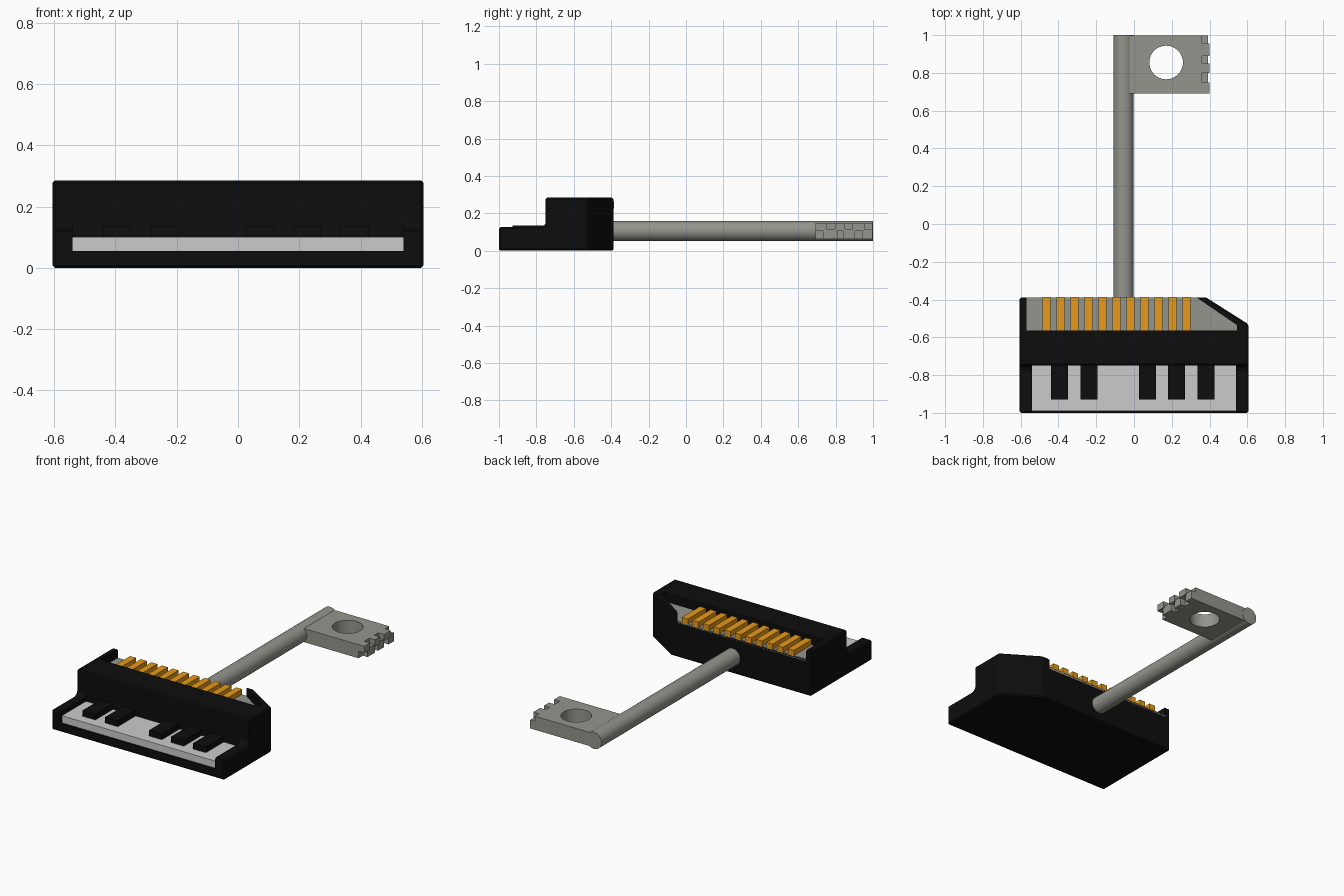
import bpy, bmesh
from mathutils import Vector
from math import pi

if "Cube" in bpy.data.objects:
    bpy.data.objects.remove(bpy.data.objects["Cube"])


def material(name, rgb):
    m = bpy.data.materials.new(name)
    m.diffuse_color = (*rgb, 1)
    m.use_nodes = True
    m.node_tree.nodes["Principled BSDF"].inputs["Base Color"].default_value = m.diffuse_color
    return m


BLACK = material("black", (0.004, 0.004, 0.004))
IVORY = material("ivory", (0.65, 0.65, 0.65))
GOLD = material("gold", (0.8, 0.32, 0.01))
METAL = material("metal", (0.30, 0.30, 0.27))


def prism(name, points, direction, mat=None):
    """Extrude a closed outline of 3D points along a vector."""
    bm = bmesh.new()
    face = bm.faces.new([bm.verts.new(p) for p in points])
    ext = bmesh.ops.extrude_face_region(bm, geom=[face])
    moved = [v for v in ext["geom"] if isinstance(v, bmesh.types.BMVert)]
    bmesh.ops.translate(bm, verts=moved, vec=Vector(direction))
    bmesh.ops.recalc_face_normals(bm, faces=bm.faces)
    mesh = bpy.data.meshes.new(name)
    bm.to_mesh(mesh)
    bm.free()
    ob = bpy.data.objects.new(name, mesh)
    bpy.context.collection.objects.link(ob)
    if mat:
        mesh.materials.append(mat)
    return ob


def flat(name, outline, z0, z1, mat=None):
    return prism(name, [(x, y, z0) for x, y in outline], (0, 0, z1 - z0), mat)


def box(name, x0, x1, y0, y1, z0, z1, mat=None):
    return flat(name, [(x0, y0), (x1, y0), (x1, y1), (x0, y1)], z0, z1, mat)


def apply(ob, mod):
    bpy.ops.object.select_all(action='DESELECT')
    bpy.context.view_layer.objects.active = ob
    ob.select_set(True)
    bpy.ops.object.modifier_apply(modifier=mod.name)


def cut(ob, cutter):
    cutter.hide_render = True
    mod = ob.modifiers.new("cut", 'BOOLEAN')
    mod.object = cutter
    mod.solver = 'EXACT'
    apply(ob, mod)
    bpy.data.objects.remove(cutter)


def cylinder(name, r, depth, loc, rot=(0, 0, 0), n=48):
    bpy.ops.mesh.primitive_cylinder_add(vertices=n, radius=r, depth=depth,
                                        location=loc, rotation=rot)
    ob = bpy.context.object
    ob.name = name
    return ob


# piano body: side profile across the full width, one back corner cut off
side = [(-1, 0), (-0.388, 0), (-0.388, 0.285), (-0.75, 0.285), (-0.75, 0.155),
        (-0.753, 0.142), (-0.761, 0.132), (-0.775, 0.126), (-1, 0.126)]
body = prism("piano_body", [(-0.605, y, z) for y, z in side], (1.21, 0, 0), BLACK)
cut(body, flat("corner_cutter", [(0.38, -0.388), (0.38, -0.2), (0.8, -0.2),
                                 (0.8, -0.6557), (0.605, -0.53)], -0.1, 0.4))
bev = body.modifiers.new("bevel", 'BEVEL')
bev.width = 0.008
bev.segments = 1
bev.limit_method = 'ANGLE'
bev.angle_limit = 0.87
apply(body, bev)

# recesses for the keyboard and for the strings
cut(body, box("keybed_cutter", -0.54, 0.54, -1.1, -0.75, 0.055, 0.3))
well = [(-0.57, -0.565), (0.545, -0.565), (0.545, -0.535), (0.33, -0.388),
        (0.33, -0.2), (-0.57, -0.2)]
FLOOR = 0.225
cut(body, flat("well_cutter", well, FLOOR, 0.4))

# soundboard and strings
flat("soundboard", [(-0.57, -0.565), (0.545, -0.565), (0.545, -0.535),
                    (0.33, -0.388), (-0.57, -0.388)], FLOOR - 0.01, FLOOR + 0.004, METAL)
for i in range(11):
    x = -0.464 + i * 0.0742
    box(f"string_{i + 1}", x - 0.021, x + 0.021, -0.566, -0.386, FLOOR, 0.262, GOLD)

# keyboard
box("white_keys", -0.54, 0.54, -0.99, -0.745, 0.05, 0.1, IVORY)
for i, x in enumerate((-0.395, -0.237, 0.072, 0.225, 0.38)):
    box(f"black_key_{i + 1}", x - 0.045, x + 0.045, -0.928, -0.745, 0.095, 0.136, BLACK)

# key shaft
shaft = cylinder("shaft", 0.053, 1.40, (-0.055, 0.30, 0.106), (pi / 2, 0, 0))
shaft.data.materials.append(METAL)
bpy.ops.object.shade_smooth_by_angle()

# key blade with a round hole
Z0, ZM, Z1 = 0.062, 0.106, 0.148
blade = box("blade", -0.055, 0.36, 0.692, 0.998, Z0, Z1, METAL)
cut(blade, cylinder("hole_cutter", 0.089, 0.5, (0.17, 0.855, 0.1)))

# staggered teeth on the blade's end
for layer, spans, z0, z1, tip in (
        ("upper", ((0.692, 0.75), (0.80, 0.85), (0.89, 0.955)), ZM, Z1, 0.40),
        ("lower", ((0.735, 0.81), (0.84, 0.90), (0.945, 0.998)), Z0, ZM + 0.01, 0.393)):
    for i, (y0, y1) in enumerate(spans):
        box(f"{layer}_tooth_{i + 1}", 0.35, tip, y0, y1, z0, z1, METAL)
